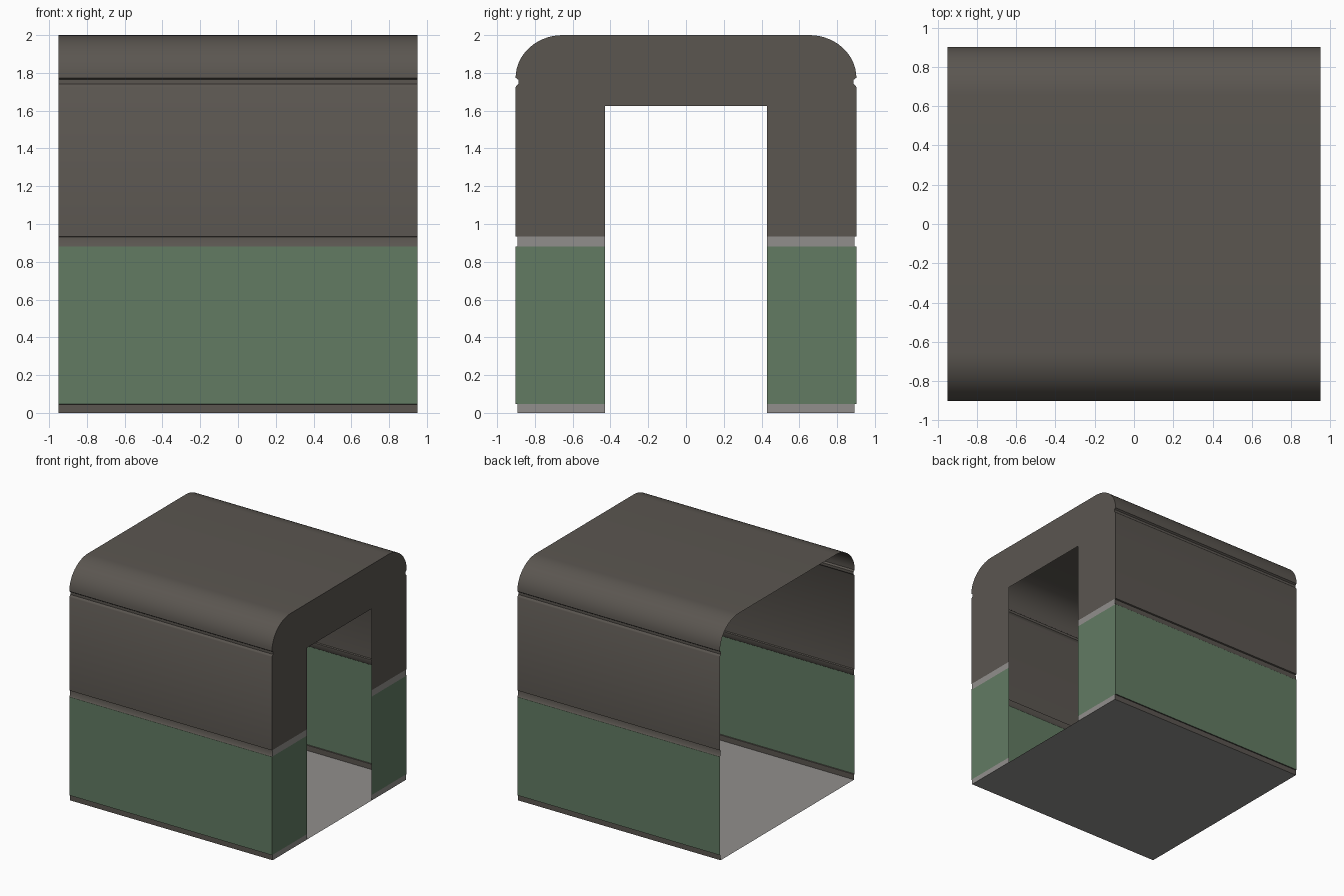
import bpy, math

if "Cube" in bpy.data.objects:
    bpy.data.objects.remove(bpy.data.objects["Cube"])

L = 0.95      # half length along x
W = 0.902     # half width
DOOR = 0.43   # half door width
HEAD = 1.625  # door head height


def material(name, rgb):
    m = bpy.data.materials.new(name)
    m.diffuse_color = (*rgb, 1)
    m.use_nodes = True
    m.node_tree.nodes["Principled BSDF"].inputs["Base Color"].default_value = m.diffuse_color
    return m


BROWN = material("dark warm grey", (0.104, 0.093, 0.081))
GREEN = material("muted green", (0.122, 0.198, 0.124))
GREY = material("light grey", (0.285, 0.275, 0.265))


def mesh_object(name, verts, faces, mat):
    me = bpy.data.meshes.new(name)
    me.from_pydata(verts, [], faces)
    me.materials.append(mat)
    ob = bpy.data.objects.new(name, me)
    bpy.context.collection.objects.link(ob)
    bpy.context.view_layer.objects.active = ob
    for o in bpy.context.selected_objects:
        o.select_set(False)
    ob.select_set(True)
    bpy.ops.object.shade_smooth_by_angle(angle=math.radians(35))
    return ob


def sweep(name, pts, mat):
    """Sheet made by sweeping a (y, z) profile along x."""
    n = len(pts)
    verts = [(x, y, z) for x in (-L, L) for y, z in pts]
    faces = [(i, i + 1, n + i + 1, n + i) for i in range(n - 1)]
    return mesh_object(name, verts, faces, mat)


def end_panel(name, pts, mat):
    return mesh_object(name, [(L, y, z) for y, z in pts], [tuple(range(len(pts)))], mat)


# profiles of the wall strips on the +y side, going up
skirting = [(0.893, 0), (0.893, 0.045), (W, 0.046)]
lower = [(W, 0.046), (W, 0.88)]
rail = [(W, 0.88), (0.893, 0.892), (0.891, 0.93), (W, 0.934)]
upper = [(W, 0.934), (W, 1.725), (0.898, 1.732), (0.888, 1.742),
         (0.888, 1.764), (0.898, 1.772), (W, 1.774)]

# rounded roof shoulder
R, H, N = 0.25, 0.226, 14
shoulder = [(W - R + R * math.cos(a), 2 - H + H * math.sin(a))
            for a in (math.pi / 2 * i / N for i in range(N + 1))]


def flip(pts):
    return [(-y, z) for y, z in reversed(pts)]


# side walls, mirrored
for side in ("back", "front"):
    for name, pts, mat in (("skirting", skirting, BROWN), ("lower_wall_panel", lower, GREEN),
                           ("wall_rail", rail, BROWN), ("upper_wall_panel", upper, BROWN)):
        sweep(f"{side}_{name}", pts if side == "back" else flip(pts), mat)

# roof and floor
roof = shoulder + flip(shoulder)
sweep("roof", roof, BROWN)
sweep("floor", [(-0.893, 0), (0.893, 0)], GREY)

# end wall beside the door, mirrored
for side in ("back", "front"):
    for name, pts, mat in (("end_skirting", [(0.893, 0), (0.893, 0.046)], GREY),
                           ("end_lower_panel", lower, GREEN),
                           ("end_rail", [(0.893, 0.88), (0.893, 0.934)], GREY),
                           ("end_upper_panel", [(W, 0.934), (W, HEAD)], BROWN)):
        poly = [(DOOR, pts[0][1])] + pts + [(DOOR, pts[-1][1])]
        end_panel(f"{side}_{name}", poly if side == "back" else flip(poly), mat)

# end wall over the door
right = [(W, HEAD)] + upper[1:-1] + shoulder
end_panel("end_header", right + flip(right), BROWN)
